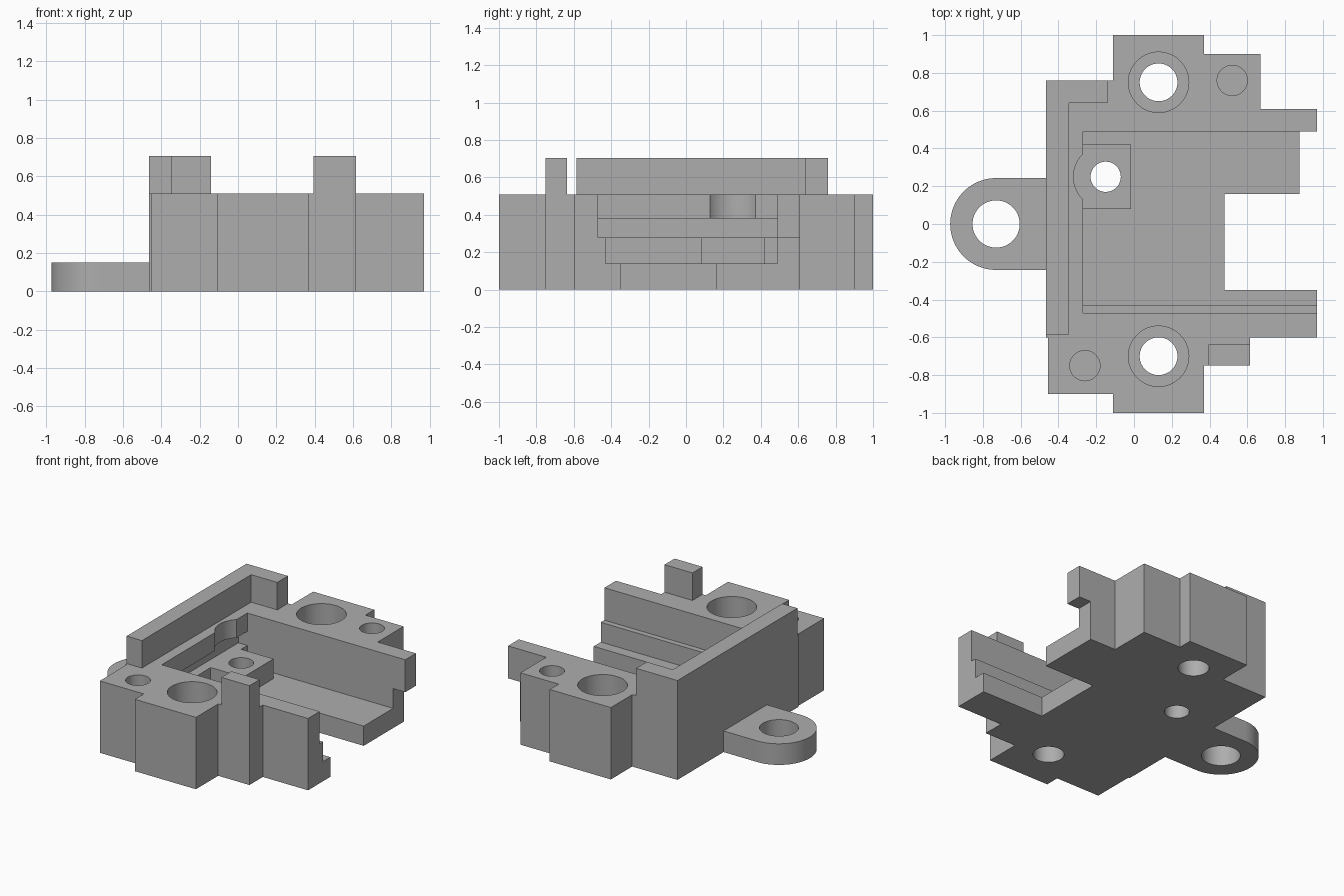
import bpy, bmesh, math
from mathutils import Vector

cube = bpy.data.objects.get("Cube")
if cube:
    bpy.data.objects.remove(cube, do_unlink=True)

grey = bpy.data.materials.new("plain grey")
grey.use_nodes = True
colour = (0.42, 0.42, 0.42, 1)
grey.diffuse_color = colour
grey.node_tree.nodes["Principled BSDF"].inputs["Base Color"].default_value = colour

TOP, RIM, FLOOR, LEDGE = 0.51, 0.705, 0.14, 0.28


def prism(name, outline, z0, z1):
    """Extrude a flat outline from z0 to z1."""
    bm = bmesh.new()
    face = bm.faces.new([bm.verts.new((x, y, z0)) for x, y in outline])
    extruded = bmesh.ops.extrude_face_region(bm, geom=[face])["geom"]
    moved = [v for v in extruded if isinstance(v, bmesh.types.BMVert)]
    bmesh.ops.translate(bm, verts=moved, vec=Vector((0, 0, z1 - z0)))
    bmesh.ops.recalc_face_normals(bm, faces=bm.faces)
    mesh = bpy.data.meshes.new(name)
    bm.to_mesh(mesh)
    bm.free()
    mesh.materials.append(grey)
    obj = bpy.data.objects.new(name, mesh)
    bpy.context.collection.objects.link(obj)
    return obj


def box(name, x0, x1, y0, y1, z0, z1):
    return prism(name, [(x0, y0), (x1, y0), (x1, y1), (x0, y1)], z0, z1)


def arc(cx, cy, r, start=0, sweep=360, n=64):
    steps = n if sweep == 360 else n + 1
    angles = [math.radians(start + sweep * i / n) for i in range(steps)]
    return [(cx + r * math.cos(a), cy + r * math.sin(a)) for a in angles]


def cut(obj, cutter):
    """Subtract the cutter, bake the result and discard the cutter."""
    mod = obj.modifiers.new("cut", 'BOOLEAN')
    mod.operation = 'DIFFERENCE'
    mod.solver = 'EXACT'
    mod.object = cutter
    graph = bpy.context.evaluated_depsgraph_get()
    mesh = bpy.data.meshes.new_from_object(obj.evaluated_get(graph))
    obj.modifiers.clear()
    obj.data = mesh
    bpy.data.objects.remove(cutter, do_unlink=True)


def drill(obj, x, y, r, z0=-0.1, z1=0.9):
    cut(obj, prism("drill", arc(x, y, r), z0, z1))


# Main housing block with its stepped outline
body = prism("housing", [
    (-0.11, 1), (-0.11, 0.76), (-0.465, 0.76), (-0.465, -0.6), (-0.455, -0.6),
    (-0.455, -0.9), (-0.11, -0.9), (-0.11, -1), (0.37, -1), (0.37, -0.75),
    (0.615, -0.75), (0.615, -0.6), (0.97, -0.6), (0.97, -0.35), (0.48, -0.35),
    (0.48, 0.16), (0.875, 0.16), (0.875, 0.49), (0.97, 0.49), (0.97, 0.61),
    (0.67, 0.61), (0.67, 0.9), (0.37, 0.9), (0.37, 1)], 0, TOP)

# Open tray with a ledge along the front wall and a slot under the side wall
cut(body, box("tray_low", -0.27, 1.2, -0.43, 0.49, FLOOR, 0.8))
cut(body, box("tray_high", -0.27, 1.2, -0.47, 0.49, LEDGE, 0.8))
cut(body, box("slot", -0.34, 0, -0.47, 0.49, LEDGE, 0.38))
cut(body, box("arm_underside", 0.875, 1.2, 0.4, 0.7, -0.1, LEDGE))

# Screw holes with counterbores, and blind locating holes
for y in (0.75, -0.7):
    drill(body, 0.13, y, 0.1)
    drill(body, 0.13, y, 0.16, 0.2)
for x, y in ((0.52, 0.76), (-0.26, -0.75)):
    drill(body, x, y, 0.08, 0.2)

# Screw boss in the tray, with head clearance in the wall
boss = box("tray_boss", -0.27, -0.015, 0.08, 0.42, FLOOR, LEDGE)
drill(body, -0.15, 0.25, 0.17, 0.33)
for part in (body, boss):
    drill(part, -0.15, 0.25, 0.08)

# Rounded mounting tab
tab = prism("mounting_tab", arc(-0.73, 0, 0.243, 90, 180, 40)
            + [(-0.465, -0.243), (-0.465, 0.243)], 0, 0.15)
drill(tab, -0.73, 0, 0.125)

# Raised L-shaped rim and locating post
rim = prism("raised_rim", [
    (-0.465, -0.585), (-0.345, -0.585), (-0.345, 0.64), (-0.14, 0.64),
    (-0.14, 0.76), (-0.465, 0.76)], TOP, RIM)
post = box("locating_post", 0.395, 0.615, -0.75, -0.637, TOP, RIM)

# Smooth the round walls, keep the edges crisp
bpy.ops.object.select_all(action='DESELECT')
for part in (body, boss, tab, rim, post):
    part.select_set(True)
bpy.context.view_layer.objects.active = body
bpy.ops.object.shade_smooth_by_angle(angle=math.radians(30))
